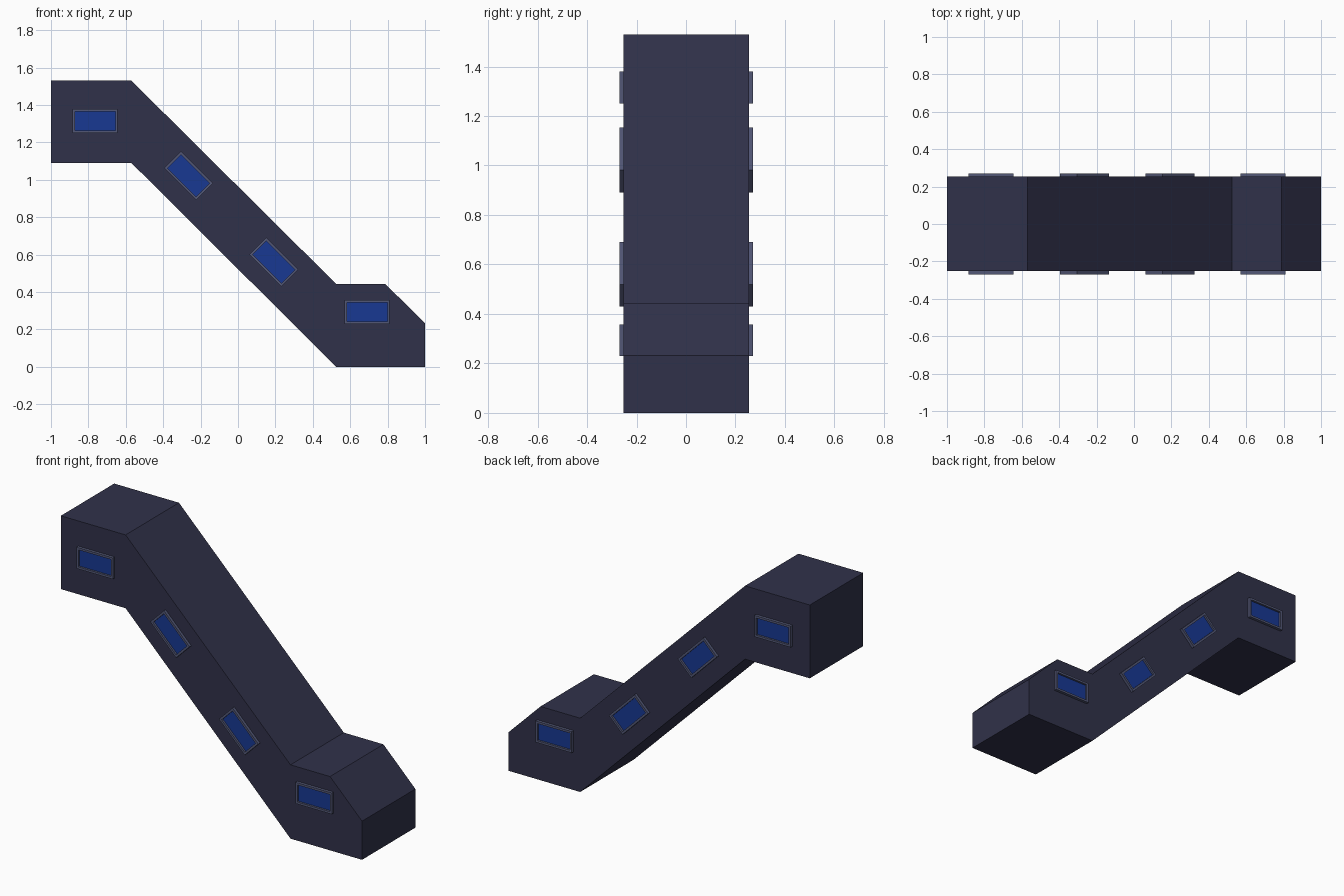
import bpy, bmesh, math
from mathutils import Matrix, Vector

if "Cube" in bpy.data.objects:
    bpy.data.objects.remove(bpy.data.objects["Cube"])

def material(name, color):
    m = bpy.data.materials.new(name)
    m.diffuse_color = (*color, 1)
    m.use_nodes = True
    m.node_tree.nodes["Principled BSDF"].inputs["Base Color"].default_value = m.diffuse_color
    return m

SHELL = material("dark_shell", (0.03, 0.031, 0.068))
FRAME = material("frame_metal", (0.085, 0.095, 0.18))
GLASS = material("blue_glass", (0.009, 0.04, 0.29))

Y_FRONT, Y_BACK = -0.252, 0.254

def add_object(name, bm, mat):
    bmesh.ops.recalc_face_normals(bm, faces=bm.faces)
    mesh = bpy.data.meshes.new(name)
    bm.to_mesh(mesh)
    bm.free()
    mesh.materials.append(mat)
    obj = bpy.data.objects.new(name, mesh)
    bpy.context.collection.objects.link(obj)
    return obj

# Enclosed stairway body: side profile extruded across the width
profile = [(-1, 1.09), (-0.57, 1.09), (0.525, 0), (1, 0), (1, 0.232),
           (0.788, 0.443), (0.525, 0.443), (-0.57, 1.53), (-1, 1.53)]
bm = bmesh.new()
side = bm.faces.new([bm.verts.new((x, Y_FRONT, z)) for x, z in profile])
ext = bmesh.ops.extrude_face_region(bm, geom=[side], use_keep_orig=True)
moved = [v for v in ext["geom"] if isinstance(v, bmesh.types.BMVert)]
bmesh.ops.translate(bm, verts=moved, vec=(0, Y_BACK - Y_FRONT, 0))
add_object("stairway_body", bm, SHELL)

def place(x, z, angle, y):
    return Matrix.Translation((x, y, z)) @ Matrix.Rotation(angle, 4, 'Y')

# Raised frame: closed rectangular ring
def window_frame(name, matrix, y0, y1, w=0.242, h=0.128, t=0.013):
    bm = bmesh.new()
    loops = []
    for y, inset in ((y0, 0), (y1, 0), (y1, t), (y0, t)):
        a, b = w / 2 - inset, h / 2 - inset
        loops.append([bm.verts.new(matrix @ Vector((sx * a, y, sz * b)))
                      for sx, sz in ((-1, -1), (1, -1), (1, 1), (-1, 1))])
    for i in range(4):
        p, q = loops[i], loops[(i + 1) % 4]
        for k in range(4):
            n = (k + 1) % 4
            bm.faces.new((p[k], p[n], q[n], q[k]))
    add_object(name, bm, FRAME)

# Glass pane recessed inside the frame
def window_pane(name, matrix, w=0.217, h=0.103, d=0.01):
    bm = bmesh.new()
    bmesh.ops.create_cube(bm, size=1, matrix=matrix @ Matrix.Diagonal((w, d, h, 1)))
    add_object(name, bm, GLASS)

# Four windows on each long side
slope = math.radians(45)
windows = [(-0.764, 1.315, 0), (-0.264, 1.022, slope),
           (0.192, 0.56, slope), (0.69, 0.293, 0)]
for label, y, s in (("front", Y_FRONT, -1), ("back", Y_BACK, 1)):
    for i, (x, z, angle) in enumerate(windows, 1):
        m = place(x, z, angle, y)
        window_frame(f"{label}_window_frame_{i}", m, -s * 0.004, s * 0.017)
        window_pane(f"{label}_window_glass_{i}", m)
